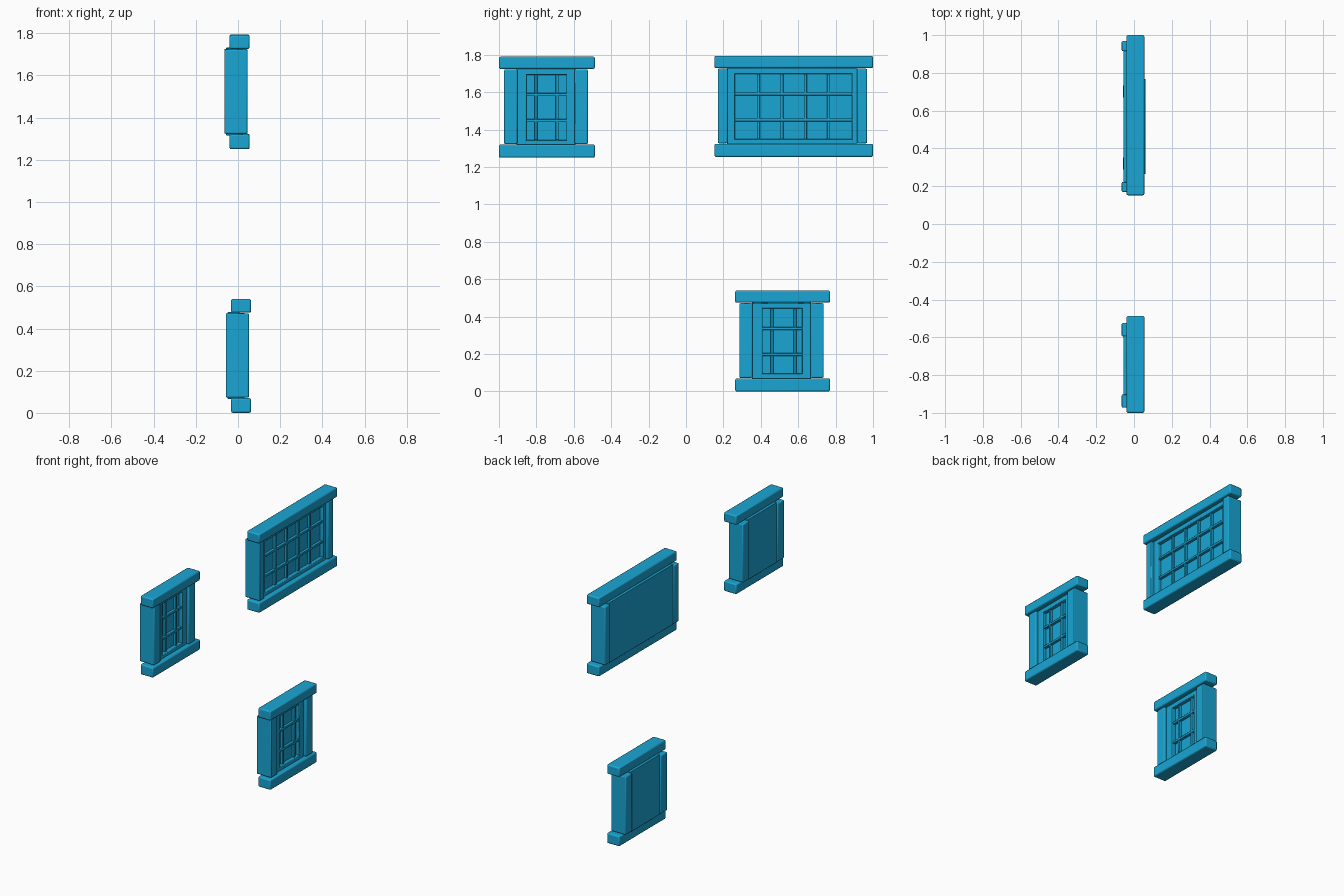
import bpy

if "Cube" in bpy.data.objects:
    bpy.data.objects.remove(bpy.data.objects["Cube"])


def box(name, x, y, z, bevel=0.006):
    """Bevelled box from (min, max) ranges."""
    bpy.ops.mesh.primitive_cube_add(size=1, location=[sum(r) / 2 for r in (x, y, z)])
    ob = bpy.context.object
    ob.name = name
    ob.scale = [r[1] - r[0] for r in (x, y, z)]
    bpy.ops.object.transform_apply(location=False, rotation=False, scale=True)
    if bevel:
        m = ob.modifiers.new("edge", 'BEVEL')
        m.width = bevel
        m.segments = 2
    ob.data.materials.append(blue)
    bpy.ops.object.shade_smooth_by_angle()
    return ob


blue = bpy.data.materials.new("window_blue")
blue.diffuse_color = (0.01, 0.38, 0.66, 1)
blue.use_nodes = True
blue.node_tree.nodes["Principled BSDF"].inputs["Base Color"].default_value = blue.diffuse_color


def window(tag, dx, z0, lintel_y, jamb_y, jamb_w, pane_y, bars_y):
    """One window facing +x; z values are relative to the sill bottom."""
    def part(name, x, y, z, bevel=0.006):
        box(f"{tag}_{name}", [v + dx for v in x], y, [v + z0 for v in z], bevel)

    # Sill and lintel
    part("sill", (-0.04, 0.055), lintel_y, (0.0, 0.07), 0.008)
    part("lintel", (-0.04, 0.055), lintel_y, (0.475, 0.54), 0.008)

    # Side jambs
    a, b = jamb_y
    part("left_jamb", (-0.065, 0.045), (a, a + jamb_w), (0.073, 0.472))
    part("right_jamb", (-0.065, 0.045), (b - jamb_w, b), (0.073, 0.472))

    # Back panel, whose front is the glass surface
    ia, ib = a + jamb_w - 0.003, b - jamb_w + 0.003
    part("panel", (-0.056, 0.0), (ia, ib), (0.066, 0.478), 0.003)

    # Raised surround
    p, q = pane_y
    pz = (0.095, 0.443)
    fx = (-0.005, 0.025)
    part("left_surround", fx, (ia, p), (0.068, 0.474), 0.004)
    part("right_surround", fx, (q, ib), (0.068, 0.474), 0.004)
    part("bottom_surround", fx, (p - 0.006, q + 0.006), (0.068, pz[0]), 0.004)
    part("top_surround", fx, (p - 0.006, q + 0.006), (pz[1], 0.474), 0.004)

    # Glazing bars
    for i, y in enumerate(bars_y):
        part(f"upright_bar_{i}", (-0.005, 0.016), (y - 0.008, y + 0.008), pz, 0.003)
    for i, z in enumerate((0.198, 0.337)):
        part(f"cross_bar_{i}", (-0.005, 0.018), (p - 0.004, q + 0.004),
             (z - 0.008, z + 0.008), 0.003)


window("wide_window", 0.0, 1.254, (0.152, 1.0), (0.17, 0.968), 0.053,
       (0.262, 0.888), [0.262 + 0.1252 * i for i in range(1, 5)])
window("upper_small_window", 0.0, 1.25, (-1.0, -0.487), (-0.972, -0.525), 0.07,
       (-0.853, -0.64), (-0.802, -0.689))
window("lower_small_window", 0.007, 0.0, (0.263, 0.77), (0.285, 0.736), 0.07,
       (0.41, 0.62), (0.46, 0.583))
